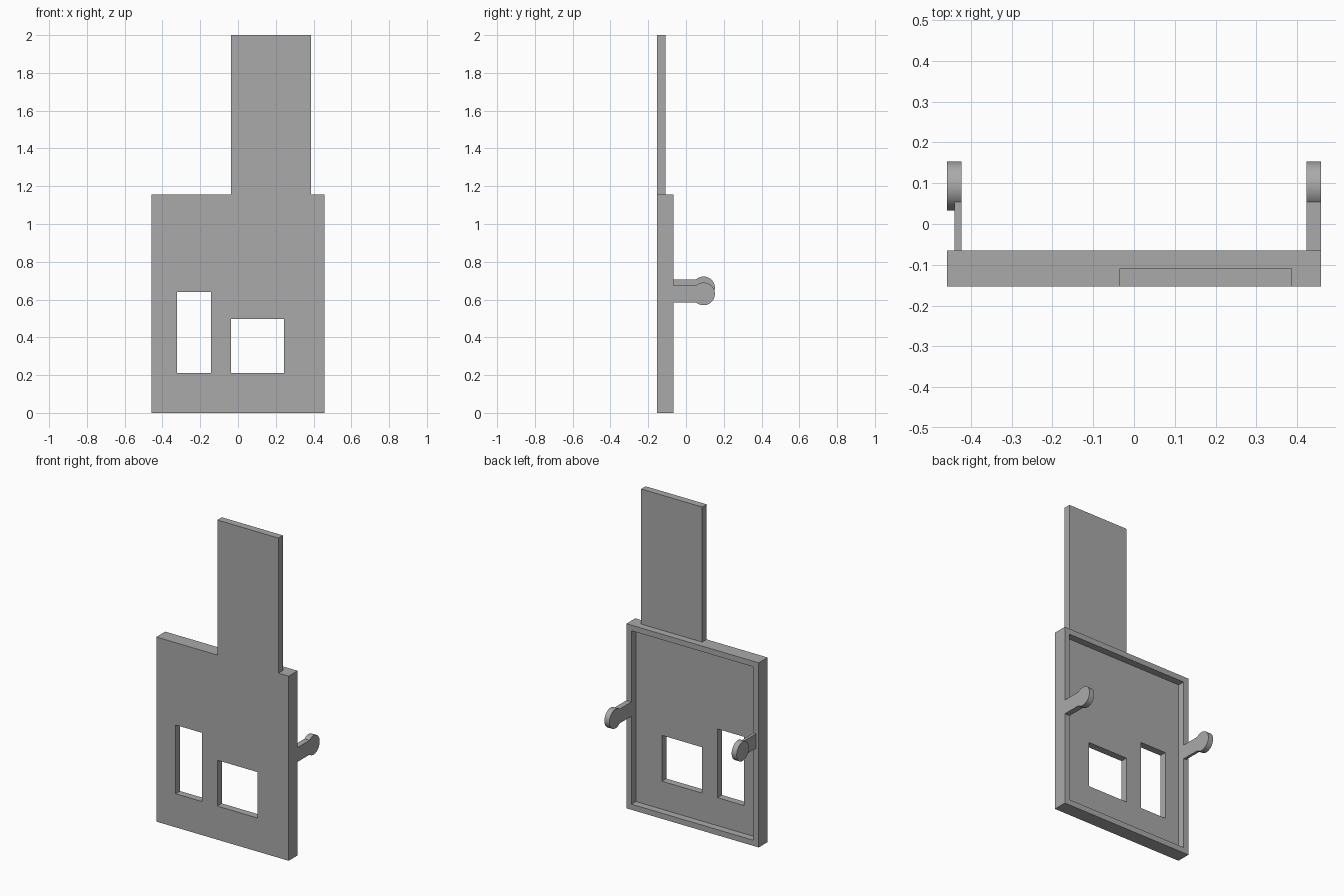
import bpy
import math

cube = bpy.data.objects.get("Cube")
if cube:
    bpy.data.objects.remove(cube, do_unlink=True)

# One flat grey for the whole model
grey = bpy.data.materials.new("plain grey")
grey.use_nodes = True
colour = (0.4, 0.4, 0.4, 1)
grey.diffuse_color = colour
grey.node_tree.nodes["Principled BSDF"].inputs["Base Color"].default_value = colour


def box(name, x, y, z):
    """Box from (min, max) pairs on each axis."""
    spans = (x, y, z)
    bpy.ops.mesh.primitive_cube_add(size=1)
    ob = bpy.context.object
    ob.name = name
    for v in ob.data.vertices:
        v.co = [(a + b) / 2 + c * (b - a) for (a, b), c in zip(spans, v.co)]
    ob.data.materials.append(grey)
    return ob


def combine(target, other, operation):
    """Apply a boolean and discard the second object."""
    mod = target.modifiers.new(operation.lower(), 'BOOLEAN')
    mod.object = other
    mod.operation = operation
    mod.solver = 'EXACT'
    bpy.context.view_layer.objects.active = target
    bpy.ops.object.modifier_apply(modifier=mod.name)
    bpy.data.objects.remove(other, do_unlink=True)


W, H = 0.458, 1.155              # half width and height of the panel
FRONT, FLOOR, BACK = -0.153, -0.109, -0.065
RIM = 0.035

# Panel: tray with a raised rim at the back
panel = box("panel", (-W, W), (FRONT, BACK), (0, H))
combine(panel, box("recess", (RIM - W, W - RIM), (FLOOR, 0), (RIM, H - RIM)), 'DIFFERENCE')

# Tall tab flush with the panel front
combine(panel, box("tab", (-0.036, 0.387), (FRONT, FLOOR), (H - 0.02, 2)), 'UNION')

# Two window openings
for x, z in (((-0.324, -0.142), (0.21, 0.64)), ((-0.036, 0.243), (0.21, 0.497))):
    combine(panel, box("window", x, (-0.3, 0.1), z), 'DIFFERENCE')


# Rear clips: straight arm ending in a round disc
def clip(name, disc_x, arm_x, z):
    bpy.ops.mesh.primitive_cylinder_add(
        vertices=48, radius=0.06, depth=disc_x[1] - disc_x[0],
        location=(sum(disc_x) / 2, 0.093, z), rotation=(0, math.pi / 2, 0))
    ob = bpy.context.object
    ob.name = name
    ob.data.materials.append(grey)
    combine(ob, box("arm", arm_x, (BACK, 0.07), (z - 0.045, z + 0.045)), 'UNION')
    bpy.ops.object.select_all(action='DESELECT')
    ob.select_set(True)
    bpy.context.view_layer.objects.active = ob
    bpy.ops.object.shade_smooth_by_angle(angle=math.radians(25))


clip("left_clip", (W - RIM, W), (W - RIM, W), 0.63)
clip("right_clip", (-W, RIM - W), (-W + RIM / 2, RIM - W), 0.662)
